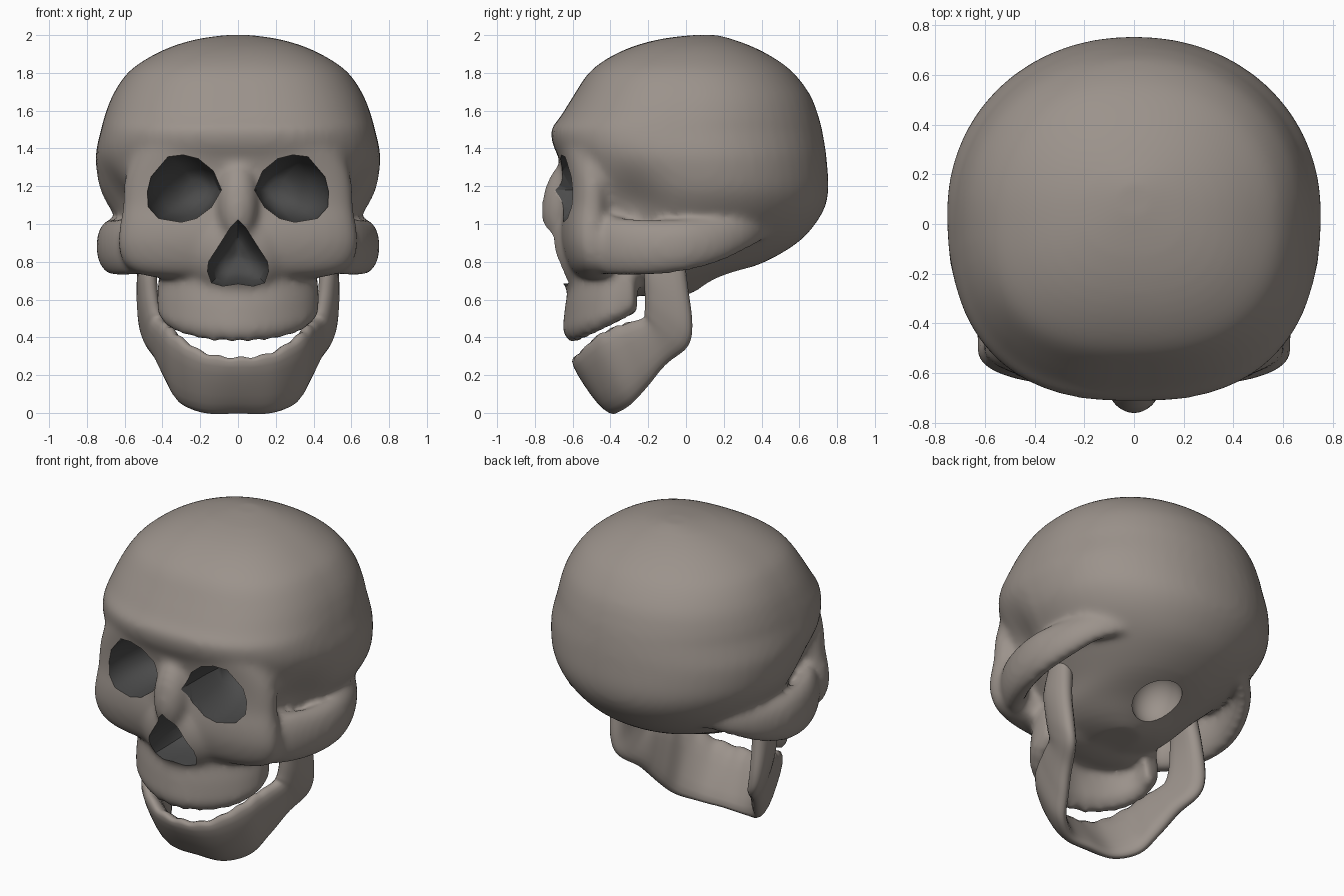
import bpy, bmesh, math
from mathutils import Vector, Matrix

if "Cube" in bpy.data.objects:
    bpy.data.objects.remove(bpy.data.objects["Cube"])


def material(name, rgb):
    m = bpy.data.materials.new(name)
    m.diffuse_color = (*rgb, 1)
    m.use_nodes = True
    m.node_tree.nodes["Principled BSDF"].inputs["Base Color"].default_value = m.diffuse_color
    return m


BONE = material("bone", (0.33, 0.29, 0.26))
DARK = material("hollow", (0.07, 0.07, 0.07))


def spline(pts, n):
    """Smooth resampling of tuples of any length."""
    out = []
    for i in range(len(pts) - 1):
        p0, p1, p2 = pts[max(i - 1, 0)], pts[i], pts[i + 1]
        p3 = pts[min(i + 2, len(pts) - 1)]
        for k in range(n):
            t = k / n
            out.append(tuple(0.5 * (2 * b + (c - a) * t + (2 * a - 5 * b + 4 * c - d) * t * t
                                    + (3 * b - a - 3 * c + d) * t ** 3)
                             for a, b, c, d in zip(p0, p1, p2, p3)))
    return out + [tuple(pts[-1])]


def loft(bm, rings, mat=0):
    vs = [[bm.verts.new(p) for p in r] for r in rings]
    n = len(vs[0])
    faces = [bm.faces.new((a[i], a[(i + 1) % n], b[(i + 1) % n], b[i]))
             for a, b in zip(vs, vs[1:]) for i in range(n)]
    faces += [bm.faces.new(vs[0]), bm.faces.new(vs[-1])]
    for f in faces:
        f.material_index = mat


def levels_loft(bm, levels, dent):
    """Stack of rounded outlines: z, half width, front y, back y."""
    rings = []
    for z, w, yf, yb in spline(levels, 3):
        c, h, ring = (yf + yb) / 2, (yb - yf) / 2, []
        for i in range(56):
            a = math.tau * i / 56
            e = 2 / (2.5 if math.sin(a) < 0 else 2.1)
            x = w * math.copysign(abs(math.cos(a)) ** e, math.cos(a))
            y = c + h * math.copysign(abs(math.sin(a)) ** e, math.sin(a))
            # hollow of the temple
            d = ((abs(x) - .64) ** 2 + (y + .27) ** 2 + (z - 1.12) ** 2) / .16 ** 2
            ring.append((x - math.copysign(dent * math.exp(-d), x), y, z))
        rings.append(ring)
    loft(bm, rings)


def ball(bm, loc, size, tilt=0):
    m = Matrix.Translation(loc) @ Matrix.Rotation(tilt, 4, 'X') @ Matrix.Diagonal((*size, 1))
    bmesh.ops.create_uvsphere(bm, u_segments=32, v_segments=20, radius=1, matrix=m)


def finish(bm, name):
    bmesh.ops.recalc_face_normals(bm, faces=bm.faces)
    me = bpy.data.meshes.new(name)
    bm.to_mesh(me)
    bm.free()
    ob = bpy.data.objects.new(name, me)
    bpy.context.collection.objects.link(ob)
    me.materials.append(BONE)
    me.materials.append(DARK)
    return ob


def bake(ob, angle):
    deps = bpy.context.evaluated_depsgraph_get()
    me = bpy.data.meshes.new_from_object(ob.evaluated_get(deps))
    ob.modifiers.clear()
    ob.data = me
    bpy.ops.object.select_all(action='DESELECT')
    ob.select_set(True)
    bpy.context.view_layer.objects.active = ob
    bpy.ops.object.shade_smooth_by_angle(angle=math.radians(angle))


def jaw_wall(bm, half, thick, n, teeth_top, teeth_until):
    """Curved wall from (top xyz, bottom xyz) stations, mirrored in x, with a toothed edge."""
    flip = [(-a, b, c, -d, e, f) for a, b, c, d, e, f in half[:0:-1]]
    rings = []
    for k, s in enumerate(spline(flip + half, n)):
        top, bot = Vector(s[:3]), Vector(s[3:])
        mid = (top + bot) / 2
        tooth = .006 * (-1) ** (k // 2) if mid.y < teeth_until else 0
        inward = Vector((-mid.x, max(mid.y, -0.2) - mid.y, 0)).normalized() * thick
        prof = [(0, .3), (.15, 0), (.5, -.05), (.85, 0), (1, .3),
                (1, .7), (.85, 1), (.5, 1), (.15, 1), (0, .7)]
        ring = [top.lerp(bot, t) + inward * o for t, o in prof]
        for i in ((0, 9) if teeth_top else (4, 5)):
            ring[i].z += tooth
        rings.append(ring)
    loft(bm, rings)


# cranium
bm = bmesh.new()
levels_loft(bm, [(2.0, .07, .03, .17), (1.98, .21, -.13, .24), (1.94, .35, -.28, .35),
                 (1.88, .475, -.41, .465), (1.8, .585, -.515, .57), (1.68, .665, -.595, .66),
                 (1.56, .71, -.67, .705), (1.5, .725, -.715, .72), (1.42, .745, -.705, .735),
                 (1.34, .755, -.67, .745), (1.2, .735, -.63, .755), (1.1, .69, -.62, .74),
                 (1.0, .62, -.61, .685), (.9, .52, -.6, .59), (.8, .42, -.59, .42),
                 (.72, .36, -.57, .2), (.66, .26, -.5, .08), (.62, .12, -.3, 0)], .085)
# face plate carrying the eye rims and cheeks
levels_loft(bm, [(1.5, .45, -.67, -.2), (1.42, .53, -.685, -.25), (1.3, .585, -.66, -.3),
                 (1.2, .605, -.645, -.33), (1.1, .61, -.645, -.34), (1.0, .625, -.66, -.34),
                 (.9, .635, -.66, -.33), (.8, .61, -.635, -.33), (.74, .54, -.6, -.34),
                 (.715, .42, -.56, -.36)], 0)

# nasal bone, muzzle and palate
ball(bm, (0, -.645, 1.12), (.11, .115, .22), math.radians(-10))
ball(bm, (0, -.5, .87), (.3, .21, .27))
ball(bm, (0, -.38, .69), (.36, .2, .09))

# cheek arches: x, y, z, half thickness, half height
arch = [(.46, -.46, .89, .07, .15), (.56, -.40, .885, .08, .16), (.645, -.22, .875, .08, .15),
        (.675, -.02, .885, .075, .14), (.635, .16, .91, .065, .12), (.55, .31, .95, .05, .09),
        (.42, .42, .98, .03, .06)]
for s in (1, -1):
    path, rings = spline(arch, 5), []
    for i, (x, y, z, t, h) in enumerate(path):
        a, b = path[max(i - 1, 0)], path[min(i + 1, len(path) - 1)]
        nrm = Vector((b[1] - a[1], a[0] - b[0], 0)).normalized()
        ring = []
        for k in range(16):
            q = math.tau * k / 16
            p = Vector((x, y, z)) + nrm * t * math.cos(q) + Vector((0, 0, h * math.sin(q)))
            ring.append((s * p.x, p.y, p.z))
        rings.append(ring)
    loft(bm, rings)

# upper jaw
jaw_wall(bm, [(0, -.60, .78, 0, -.665, .38), (.2, -.57, .78, .2, -.615, .39),
              (.34, -.48, .78, .35, -.52, .425), (.41, -.37, .78, .425, -.4, .475),
              (.41, -.27, .78, .42, -.27, .53)], .12, 8, False, -.3)
skull = finish(bm, "skull")

# cutters for eye sockets, nose opening and the hole in the base
bm = bmesh.new()
eye = [(.13, 1.28), (.21, 1.345), (.29, 1.365), (.37, 1.355), (.46, 1.25), (.48, 1.17),
       (.475, 1.09), (.42, 1.03), (.3, 1.01), (.22, 1.03), (.14, 1.09), (.088, 1.18)]
for s in (1, -1):
    loft(bm, [[(s * (.28 - dx + (x - .28) * k), y, 1.18 + (z - 1.18) * k) for x, z in eye]
              for y, k, dx in spline([(-.95, 1, 0), (-.6, 1, 0), (-.42, .88, .02),
                                      (-.32, .68, .045), (-.26, .4, .06), (-.24, .08, .06)], 3)], 1)
nose = [(0, 1.02), (.04, .98), (.1, .885), (.155, .8), (.16, .75), (.14, .69), (.08, .672), (0, .685)]
nose += [(-x, z) for x, z in nose[-2:0:-1]]
loft(bm, [[(x * k, y, .83 + (z - .83) * k) for x, z in nose]
          for y, k in spline([(-.95, 1), (-.55, 1), (-.4, .88), (-.3, .6), (-.26, .1)], 3)], 1)
ball(bm, (0, .2, .74), (.14, .16, .17))
cutter = finish(bm, "hollow_cutter")
cutter.hide_render = True

m = skull.modifiers.new("fuse", 'REMESH')
m.mode, m.voxel_size = 'VOXEL', .02
m = skull.modifiers.new("soften", 'SMOOTH')
m.factor, m.iterations = .5, 14
m = skull.modifiers.new("hollows", 'BOOLEAN')
m.operation, m.solver, m.object = 'DIFFERENCE', 'EXACT', cutter
bake(skull, 50)
bpy.data.objects.remove(cutter)

# lower jaw, opened, with its upright branches behind the cheek arches
bm = bmesh.new()
jaw_wall(bm, [(0, -.635, .295, 0, -.435, -.005), (.2, -.6, .32, .19, -.415, -.005),
              (.36, -.495, .41, .33, -.32, .04), (.425, -.35, .47, .395, -.21, .14),
              (.465, -.235, .5, .45, -.1, .26), (.49, -.22, .54, .51, .01, .35),
              (.51, -.22, .64, .54, .035, .47), (.52, -.22, .78, .54, .01, .68),
              (.5, -.18, .95, .51, -.02, .92)], .1, 6, True, -.25)
jaw = finish(bm, "lower_jaw")
jaw.modifiers.new("round", 'SUBSURF').levels = 1
bake(jaw, 60)
